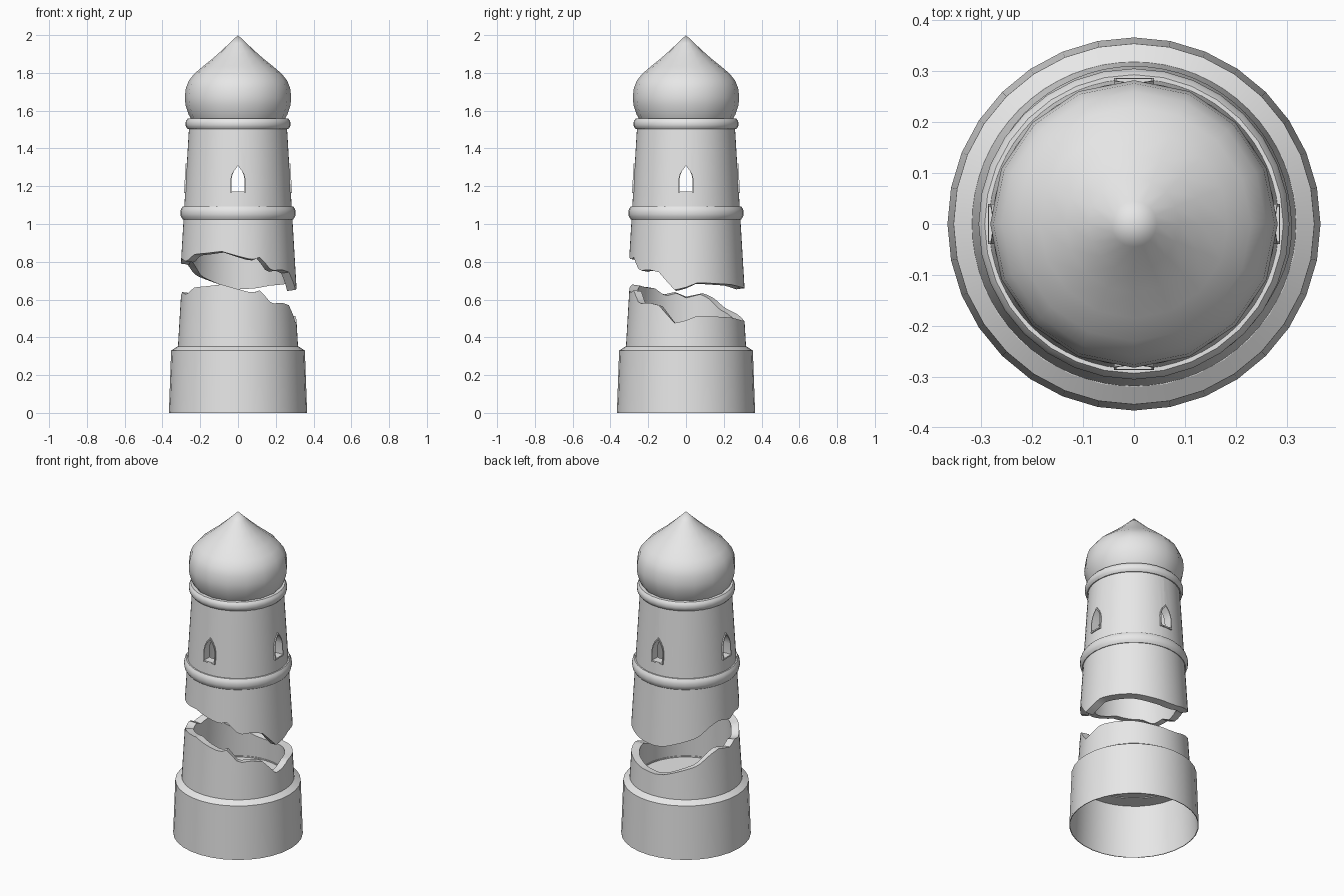
import bpy, bmesh
from math import sin, cos, tau, radians, degrees

cube = bpy.data.objects.get("Cube")
if cube:
    bpy.data.objects.remove(cube, do_unlink=True)

stone = bpy.data.materials.new("grey_stone")
stone.use_nodes = True
stone.diffuse_color = (0.8, 0.8, 0.8, 1)
stone.node_tree.nodes["Principled BSDF"].inputs["Base Color"].default_value = (0.8, 0.8, 0.8, 1)

GAP = 0.175    # how far the upper tower floats above the stump
THICK = 0.045  # tower wall thickness

# Break line of the upper tower: (angle in degrees, height)
CRACK = [(0, .665), (12, .69), (30, .685), (50, .68), (70, .665), (90, .66),
         (100, .665), (120, .7), (138, .73), (150, .78), (162, .81), (180, .79),
         (191, .815), (205, .80), (220, .84), (235, .845), (253, .855), (270, .83),
         (285, .81), (293, .825), (306, .75), (318, .76), (332, .745), (349, .65),
         (360, .665)]


def crack(angle):
    d = degrees(angle) % 360
    for (a0, z0), (a1, z1) in zip(CRACK, CRACK[1:]):
        if a0 <= d <= a1:
            return z0 + (z1 - z0) * (d - a0) / (a1 - a0)


def wall(z):
    """Outer radius of the tapering tower."""
    return 0.31 - 0.0595 * (z - 0.66)


def finish(name, bm, smooth=35):
    bmesh.ops.remove_doubles(bm, verts=bm.verts, dist=1e-5)
    bmesh.ops.recalc_face_normals(bm, faces=bm.faces)
    mesh = bpy.data.meshes.new(name)
    bm.to_mesh(mesh)
    bm.free()
    obj = bpy.data.objects.new(name, mesh)
    bpy.context.collection.objects.link(obj)
    mesh.materials.append(stone)
    if smooth:
        shade(obj, smooth)
    return obj


def activate(obj):
    bpy.ops.object.select_all(action='DESELECT')
    obj.select_set(True)
    bpy.context.view_layer.objects.active = obj


def shade(obj, angle):
    activate(obj)
    bpy.ops.object.shade_smooth_by_angle(angle=radians(angle))


def lathe(name, column, segments, closed=True, smooth=35):
    """Turn a profile, given for each angle as (radius, height) points."""
    bm = bmesh.new()
    cols = []
    for i in range(segments):
        a = tau * i / segments
        cols.append([bm.verts.new((r * cos(a), r * sin(a), z)) for r, z in column(a)])
    n = len(cols[0])
    for i in range(segments):
        p, q = cols[i], cols[(i + 1) % segments]
        for j in range(n if closed else n - 1):
            k = (j + 1) % n
            bm.faces.new((p[j], q[j], q[k], p[k]))
    return finish(name, bm, smooth)


# Hollow base with a sloping shoulder, and the floor inside it
base = [(.366, 0), (.354, .33), (.32, .352), (.27, .352), (.27, .33), (.348, .325), (.362, 0)]
lathe("base", lambda a: base, 32, smooth=20)
lathe("floor", lambda a: [(0, .335), (.28, .335), (.28, .345), (0, .345)], 32, closed=False)


# Broken tower: stump below, upper body above, sharing one break line
def stump_column(a):
    top = crack(a) - GAP
    r_top, r_low = wall(top + GAP), wall(.335 + GAP)
    return [(r_low, .335), (r_top, top), (r_top - THICK, top - .006), (r_low - THICK, .335)]


def body_column(a):
    low = crack(a)
    r_low, r_top = wall(low), wall(1.53)
    return [(r_low, low), (r_top, 1.53), (r_top - THICK, 1.53), (r_low - THICK, low - .006)]


lathe("tower_stump", stump_column, 64)
tower = lathe("upper_tower", body_column, 64, smooth=0)

# Rounded bands
for name, z0, z1, r in (("lower_band", 1.025, 1.092, .305), ("upper_band", 1.503, 1.558, .278)):
    h = z1 - z0
    band = [(r - .04, z0), (r - .012, z0), (r - .003, z0 + h * .2), (r, z0 + h * .4),
            (r, z0 + h * .6), (r - .003, z0 + h * .8), (r - .012, z1), (r - .04, z1)]
    lathe(name, lambda a: band, 32, smooth=40)

# Onion dome
dome = [(0, 1.55), (.245, 1.55), (.262, 1.58), (.278, 1.63), (.282, 1.67), (.276, 1.72),
        (.26, 1.76), (.23, 1.797), (.185, 1.835), (.135, 1.875), (.09, 1.915),
        (.045, 1.957), (0, 2)]
lathe("onion_dome", lambda a: dome, 16, closed=False, smooth=50)

# Pointed arch windows
HALF_ARCH = [(.035, 0), (.035, .065), (.03, .088), (.019, .113), (0, .137)]
ARCH = HALF_ARCH + [(-u, v) for u, v in reversed(HALF_ARCH[:-1])]
SILL = 1.172


def arch_loop(bm, angle, depth, grow=1.0):
    """One arch outline facing the given direction; depth is a function of height."""
    verts = []
    for u, v in ARCH:
        u, z = u * grow, SILL + .06 + (v - .06) * grow
        d = depth(z)
        verts.append(bm.verts.new((d * cos(angle) - u * sin(angle),
                                   d * sin(angle) + u * cos(angle), z)))
    return verts


def bridge(bm, a, b):
    for i in range(len(a)):
        k = (i + 1) % len(a)
        bm.faces.new((a[i], a[k], b[k], b[i]))


# Cut the openings straight through both walls
for angle in (0, tau / 4):
    bm = bmesh.new()
    near = arch_loop(bm, angle, lambda z: -.5)
    far = arch_loop(bm, angle, lambda z: .5)
    bridge(bm, near, far)
    bm.faces.new(near)
    bm.faces.new(far)
    cutter = finish("window_cutter", bm, 0)
    cutter.hide_render = True
    mod = tower.modifiers.new("window", 'BOOLEAN')
    mod.object = cutter
    mod.solver = 'EXACT'
    activate(tower)
    bpy.ops.object.modifier_apply(modifier=mod.name)
    bpy.data.objects.remove(cutter, do_unlink=True)
shade(tower, 35)

# Thin raised frames around the openings
for i, side in enumerate(("left", "back", "right", "front")):
    bm = bmesh.new()
    angle = tau * i / 4
    loops = [arch_loop(bm, angle, lambda z, o=o: wall(z) + o, g)
             for o, g in ((.006, .99), (.006, 1.13), (-.015, 1.13), (-.015, .99))]
    for j in range(4):
        bridge(bm, loops[j], loops[(j + 1) % 4])
    finish(side + "_window_frame", bm)
